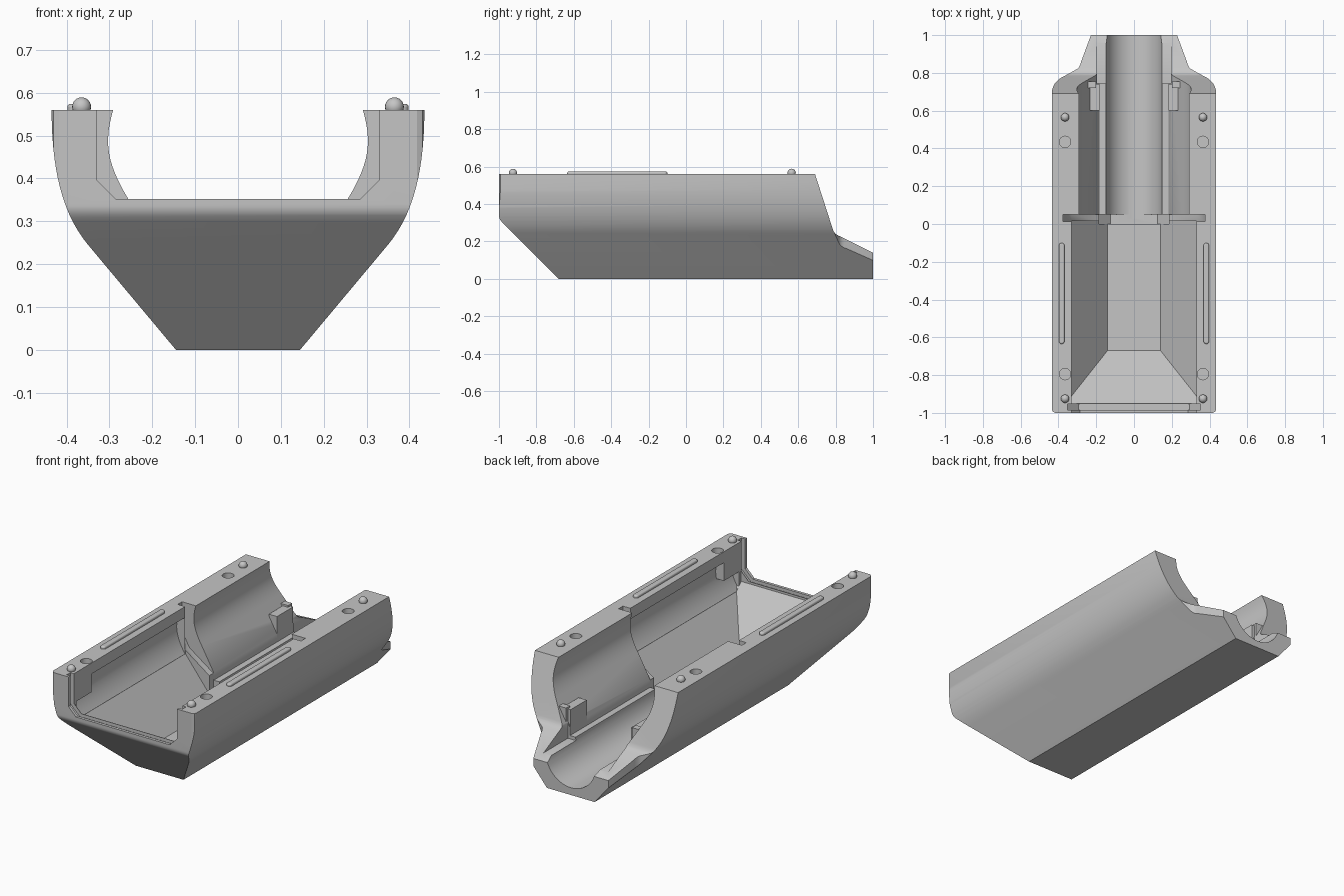
import bpy
import bmesh
import math
from mathutils import Vector

if "Cube" in bpy.data.objects:
    bpy.data.objects.remove(bpy.data.objects["Cube"], do_unlink=True)

grey = bpy.data.materials.new("plain grey")
grey.use_nodes = True
colour = (0.56, 0.56, 0.56, 1)
grey.diffuse_color = colour
grey.node_tree.nodes["Principled BSDF"].inputs["Base Color"].default_value = colour

TOP = 0.56
AXES = {"x": lambda a, b, t: (t, a, b),
        "y": lambda a, b, t: (a, t, b),
        "z": lambda a, b, t: (a, b, t)}


def add_object(name, bm):
    bmesh.ops.recalc_face_normals(bm, faces=bm.faces)
    mesh = bpy.data.meshes.new(name)
    bm.to_mesh(mesh)
    bm.free()
    mesh.materials.append(grey)
    obj = bpy.data.objects.new(name, mesh)
    bpy.context.collection.objects.link(obj)
    return obj


def prism(name, points, axis, low, high):
    """Extrude a flat outline along one axis."""
    bm = bmesh.new()
    ends = [[bm.verts.new(AXES[axis](a, b, t)) for a, b in points] for t in (low, high)]
    bm.faces.new(ends[0])
    bm.faces.new(ends[1])
    n = len(points)
    for i in range(n):
        j = (i + 1) % n
        bm.faces.new((ends[0][i], ends[0][j], ends[1][j], ends[1][i]))
    return add_object(name, bm)


def mirrored(half):
    return half + [(-a, b) for a, b in reversed(half)]


def rect(a0, a1, b0, b1):
    a0, a1 = sorted((a0, a1))
    return [(a0, b0), (a1, b0), (a1, b1), (a0, b1)]


def arc(ca, cb, r, start, end, steps):
    return [(ca + r * math.cos(math.radians(start + (end - start) * i / steps)),
             cb + r * math.sin(math.radians(start + (end - start) * i / steps)))
            for i in range(steps + 1)]


def bezier(p0, p1, p2, p3, steps):
    pts = []
    for i in range(steps + 1):
        t = i / steps
        u = 1 - t
        p = (Vector(p0) * u**3 + Vector(p1) * 3 * u * u * t
             + Vector(p2) * 3 * u * t * t + Vector(p3) * t**3)
        pts.append((p.x, p.y))
    return pts


def combine(target, tool, operation):
    """Apply one boolean and discard its tool."""
    mod = target.modifiers.new("cut", "BOOLEAN")
    mod.operation = operation
    mod.solver = "EXACT"
    mod.object = tool
    bpy.context.view_layer.objects.active = target
    bpy.ops.object.modifier_apply(modifier=mod.name)
    bpy.data.objects.remove(tool, do_unlink=True)


def smooth(obj):
    bpy.ops.object.select_all(action="DESELECT")
    obj.select_set(True)
    bpy.context.view_layer.objects.active = obj
    bpy.ops.object.shade_smooth_by_angle(angle=math.radians(30))


# Hull: cross section trimmed by the side and plan outlines
hull_half = [(0.145, 0)] + bezier((0.35, 0.245), (0.41, 0.317), (0.435, 0.42), (0.435, TOP), 14)
body = prism("half_shell_body", mirrored(hull_half), "y", -1.2, 1.2)

side = ([(-0.58, -0.1), (1.1, -0.1), (1.1, 0.09)]
        + bezier((0.85, 0.215), (0.81, 0.235), (0.795, 0.235), (0.785, 0.265), 6)
        + [(0.645, 0.7), (-1, 0.7)]
        + bezier((-1, 0.34), (-1, 0.325), (-0.995, 0.315), (-0.98, 0.3), 5))
combine(body, prism("side_trim", side, "x", -0.6, 0.6), "INTERSECT")

plan_half = ([(0.415, -1.01), (0.418, -0.999), (0.43, -0.993), (0.436, -0.98)]
             + bezier((0.436, 0.69), (0.436, 0.77), (0.37, 0.78), (0.32, 0.81), 8)
             + bezier((0.30, 0.822), (0.29, 0.83), (0.285, 0.84), (0.28, 0.86), 4)
             + [(0.228, 1)])
combine(body, prism("plan_trim", mirrored(plan_half), "z", -0.2, 0.8), "INTERSECT")

# Front compartment with a sloped front floor
wall = [(0.14, 0.06), (0.33, 0.30), (0.33, 0.7)]
cavity = prism("front_cavity", mirrored(wall), "y", -1.2, 0.015)
ramp = [(-0.67, 0.05), (-0.67, 0.06), (-0.95, 0.34), (-0.95, 0.8), (0.2, 0.8), (0.2, 0.05)]
combine(cavity, prism("ramp_trim", ramp, "x", -0.6, 0.6), "INTERSECT")
combine(body, cavity, "DIFFERENCE")

# Curved hollow below the rims, leaving solid blocks at the front corners
hollow = (bezier((0.31, 0.275), (0.345, 0.319), (0.38, 0.38), (0.38, 0.44), 8)
          + [(0.375, 0.49), (0.33, 0.5), (0.31, 0.5)])
undercut = prism("undercut", mirrored(hollow), "y", -1.1, 0.01)
reach = [(0.1, 0.2), (-0.808, 0.2), (-0.93, 0.322), (-0.93, 0.4), (-0.8, 0.4),
         (-0.8, 0.6), (0.1, 0.6)]
combine(undercut, prism("undercut_trim", reach, "x", -0.6, 0.6), "INTERSECT")
combine(body, undercut, "DIFFERENCE")

# Front opening, and the panel grooves at both ends of the compartment
opening = [(0.285, 0.352), (0.33, 0.397), (0.33, 0.75)]
combine(body, prism("opening", mirrored(opening), "y", -1.2, -0.94), "DIFFERENCE")
front_groove = [(0.295, 0.335), (0.352, 0.39), (0.352, 0.72)]
combine(body, prism("front_groove", mirrored(front_groove), "y", -0.984, -0.953), "DIFFERENCE")
rear_groove = [(0.18, 0.215), (0.33, 0.32), (0.375, 0.4), (0.375, 0.73)]
combine(body, prism("rear_groove", mirrored(rear_groove), "y", 0.012, 0.05), "DIFFERENCE")
slot = [(0.125, 0.042), (0.185, 0.1), (0.185, 0.4)]
combine(body, prism("panel_slot", mirrored(slot), "y", 0.0, 0.051), "DIFFERENCE")

# Rear compartment with rounded walls, and the round trough below it
rear = ([(0.183, 0.18), (0.184, 0.225)]
        + bezier((0.255, 0.35), (0.315, 0.45), (0.318, 0.5), (0.27, 0.62), 14))
combine(body, prism("rear_cavity", mirrored(rear), "y", 0.04, 1.3), "DIFFERENCE")
combine(body, prism("rear_ledge", rect(-0.196, 0.196, 0.162, 0.4), "y", 0.745, 1.3), "DIFFERENCE")
trough = [(0.15, 0.4)] + arc(0, 0.19, 0.15, 0, -180, 28) + [(-0.15, 0.4)]
combine(body, prism("trough", trough, "y", 0.03, 1.3), "DIFFERENCE")

# Sockets in the rims
for s in (-1, 1):
    for y in (-0.795, 0.435):
        socket = prism("socket", arc(s * 0.365, y, 0.03, 0, 345, 23), "z", 0.51, 0.7)
        combine(body, socket, "DIFFERENCE")
smooth(body)

for s, label in ((-1, "right"), (1, "left")):
    # Locating balls
    for y, end in ((-0.925, "front"), (0.565, "rear")):
        bm = bmesh.new()
        bmesh.ops.create_uvsphere(bm, u_segments=20, v_segments=12, radius=0.022)
        bmesh.ops.translate(bm, verts=bm.verts, vec=(s * 0.365, y, 0.567))
        smooth(add_object(f"{label}_{end}_locating_ball", bm))

    # Raised rounded sealing strip
    outline = (arc(s * 0.383, -0.115, 0.015, 0, 180, 10)
               + arc(s * 0.383, -0.62, 0.015, 180, 360, 10))
    strip = prism(f"{label}_sealing_strip", outline, "z", 0.55, 0.574)
    bevel = strip.modifiers.new("round", "BEVEL")
    bevel.width = 0.007
    bevel.segments = 3
    bevel.limit_method = "ANGLE"
    smooth(strip)

    # Retaining posts beside the trough
    prism(f"{label}_retaining_post", rect(s * 0.183, s * 0.232, 0.6, 0.74), "z", 0.17, 0.32)
    prism(f"{label}_retaining_stop", rect(s * 0.2, s * 0.285, 0.72, 0.755), "z", 0.19, 0.33)
